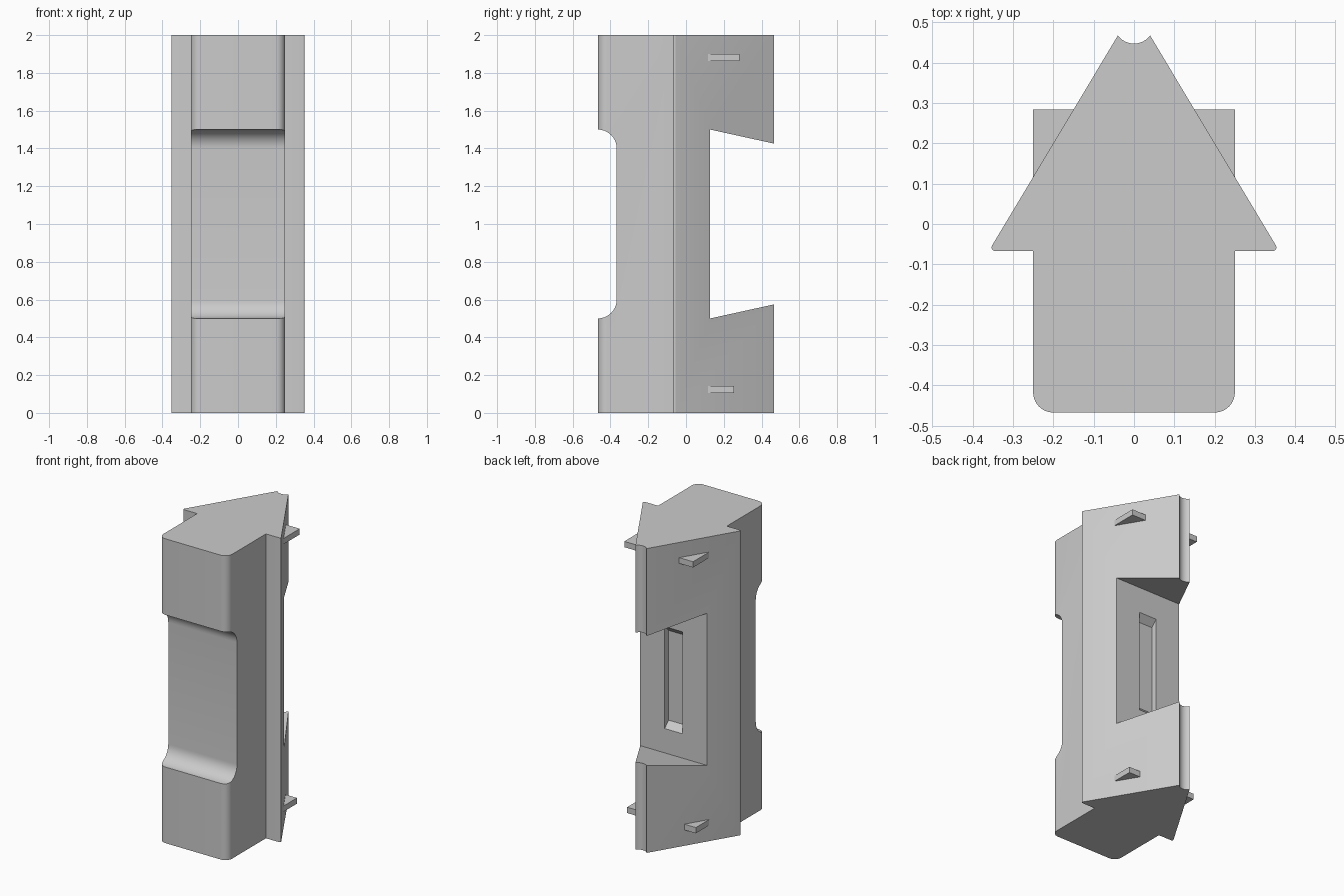
import bpy
import bmesh
from math import radians, sin, cos, asin
from mathutils import Vector

cube = bpy.data.objects.get("Cube")
if cube:
    bpy.data.objects.remove(cube, do_unlink=True)

grey = bpy.data.materials.new("plain grey")
grey.use_nodes = True
colour = (0.6, 0.6, 0.6, 1)
grey.diffuse_color = colour
grey.node_tree.nodes["Principled BSDF"].inputs["Base Color"].default_value = colour


def arc(cx, cy, r, start, end, steps=10):
    """Points along a circular arc, angles in degrees."""
    angles = [radians(start + (end - start) * i / steps) for i in range(steps + 1)]
    return [(cx + r * cos(a), cy + r * sin(a)) for a in angles]


def prism(name, outline, low, high, axis="z"):
    """Extrude an (x, y) outline along z, or a (y, z) outline along x."""
    def place(p, d):
        return (p[0], p[1], d) if axis == "z" else (d, p[0], p[1])
    bm = bmesh.new()
    face = bm.faces.new([bm.verts.new(place(p, low)) for p in outline])
    ext = bmesh.ops.extrude_face_region(bm, geom=[face])
    shift = Vector(place((0, 0), high - low))
    bmesh.ops.translate(bm, verts=[v for v in ext["geom"] if isinstance(v, bmesh.types.BMVert)], vec=shift)
    bmesh.ops.recalc_face_normals(bm, faces=bm.faces)
    mesh = bpy.data.meshes.new(name)
    bm.to_mesh(mesh)
    bm.free()
    mesh.materials.append(grey)
    obj = bpy.data.objects.new(name, mesh)
    bpy.context.collection.objects.link(obj)
    return obj


def activate(obj):
    bpy.ops.object.select_all(action="DESELECT")
    obj.select_set(True)
    bpy.context.view_layer.objects.active = obj


def cut(target, cutter):
    cutter.hide_render = True
    mod = target.modifiers.new("cut", "BOOLEAN")
    mod.operation = "DIFFERENCE"
    mod.solver = "EXACT"
    mod.object = cutter
    activate(target)
    bpy.ops.object.modifier_apply(modifier=mod.name)
    bpy.data.objects.remove(cutter, do_unlink=True)


# Arrow-shaped body: rounded front, side ledges, sloping back, rear groove
half = arc(0.2, -0.417, 0.05, -90, 0)
half += [(0.25, -0.067)] + arc(0.344, -0.058, 0.009, -90, 30, 6)
groove_angle = asin(0.8)
half += [(0.05 * sin(groove_angle * i / 6), 0.497 - 0.05 * cos(groove_angle * i / 6))
         for i in range(6, -1, -1)]
mirrored = [(-x, y) for x, y in reversed(half[:-1])]
body = prism("body", half + mirrored, 0, 2)

# Front recess with filleted inner corners
recess = arc(-0.467, 1.4, 0.1, 90, 0) + arc(-0.467, 0.6, 0.1, 0, -90)
cut(body, prism("recess_cutter", recess + [(-0.6, 0.5), (-0.6, 1.5)], -0.4, 0.4, "x"))

# Dovetail notch across the back
notch = [(0.128, 0.5), (0.628, 0.61), (0.628, 1.39), (0.128, 1.5)]
cut(body, prism("notch_cutter", notch, -0.5, 0.5, "x"))

# Shallow slot with sloped ends in the notch floor
slot = [(0.088, 0.7), (0.128, 0.66), (0.2, 0.66), (0.2, 1.33), (0.128, 1.33), (0.088, 1.29)]
cut(body, prism("slot_cutter", slot, -0.065, 0.065, "x"))

activate(body)
bpy.ops.object.shade_smooth_by_angle(angle=radians(30))

# Thin tabs that pass through the sloping sides
for name, low, high, back in (("upper_tabs", 1.862, 1.9, 0.284), ("lower_tabs", 0.104, 0.142, 0.255)):
    prism(name, [(-0.25, 0.08), (0.25, 0.08), (0.25, back), (-0.25, back)], low, high)
